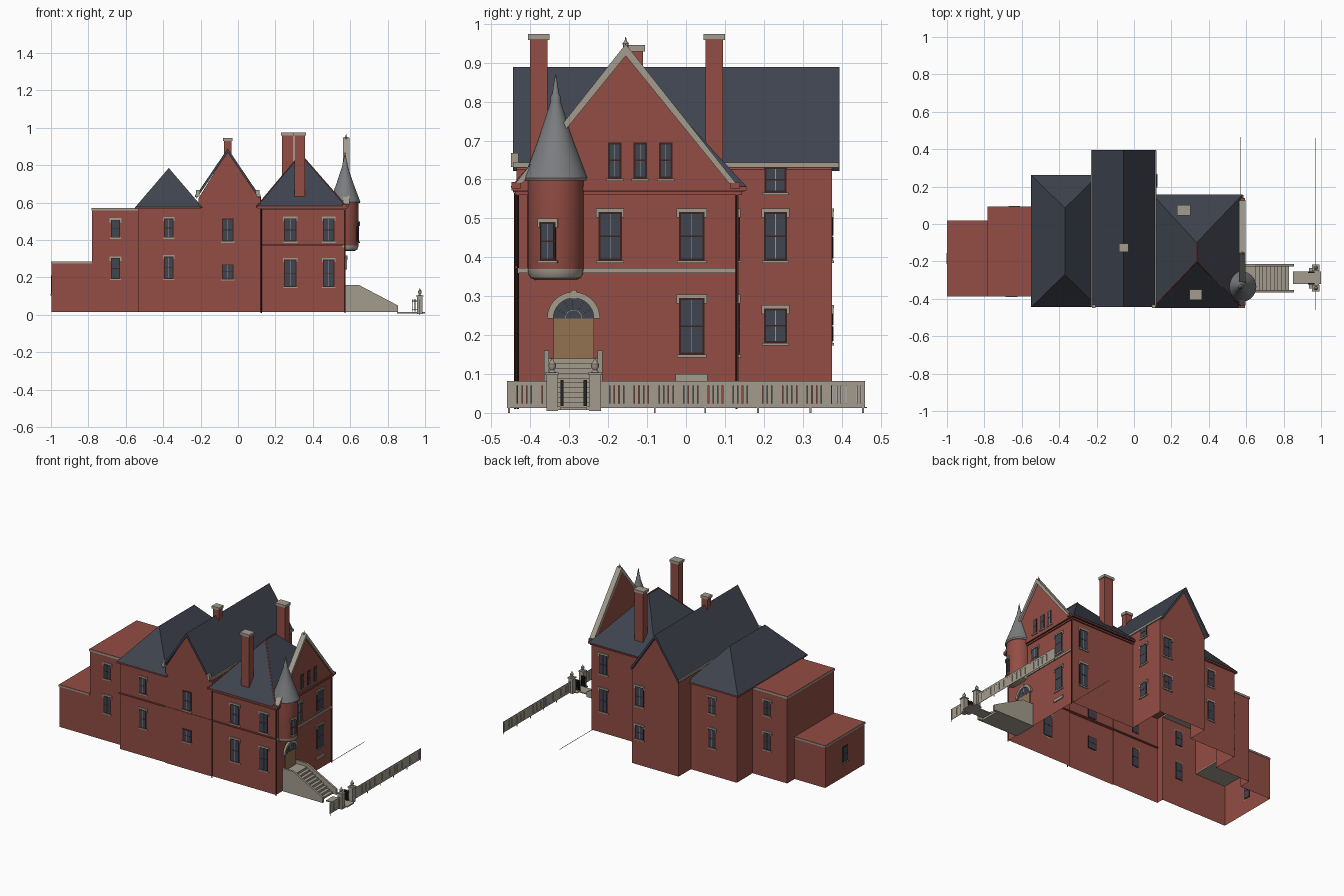
import bpy, bmesh, math
from mathutils import Matrix, Vector

if "Cube" in bpy.data.objects:
    bpy.data.objects.remove(bpy.data.objects["Cube"])


def material(name, *rgb):
    m = bpy.data.materials.new(name)
    m.use_nodes = True
    m.diffuse_color = (*rgb, 1)
    m.node_tree.nodes["Principled BSDF"].inputs["Base Color"].default_value = (*rgb, 1)
    return m


brick = material("red brick", 0.29, 0.074, 0.057)
slate = material("dark slate", 0.049, 0.057, 0.077)
stone = material("pale stone", 0.365, 0.33, 0.27)
lead = material("grey lead", 0.2, 0.205, 0.215)
wood = material("tan wood", 0.29, 0.175, 0.085)
glass = material("window glass", 0.05, 0.058, 0.08)
frame = material("dark red frame", 0.045, 0.016, 0.014)
iron = material("black iron", 0.018, 0.018, 0.02)
putty = material("light glazing bar", 0.3, 0.31, 0.33)


def finish(name, bm, mats):
    bmesh.ops.recalc_face_normals(bm, faces=bm.faces)
    me = bpy.data.meshes.new(name)
    bm.to_mesh(me)
    bm.free()
    for m in mats:
        me.materials.append(m)
    ob = bpy.data.objects.new(name, me)
    bpy.context.collection.objects.link(ob)
    return ob


def boxes(name, items, M=Matrix()):
    """Boxes given as (x0, x1, y0, y1, z0, z1, material) in one object."""
    bm = bmesh.new()
    mats = []
    for x0, x1, y0, y1, z0, z1, mat in items:
        if mat not in mats:
            mats.append(mat)
        T = Matrix.Translation(((x0 + x1) / 2, (y0 + y1) / 2, (z0 + z1) / 2))
        S = Matrix.Diagonal((x1 - x0, y1 - y0, z1 - z0, 1))
        r = bmesh.ops.create_cube(bm, size=1, matrix=M @ T @ S)
        for f in {f for v in r["verts"] for f in v.link_faces}:
            f.material_index = mats.index(mat)
    return finish(name, bm, mats)


def prism(name, pts, axis, a, b, mat):
    """Outline extruded along x (points are y, z) or along y (points are x, z)."""
    bm = bmesh.new()
    put = lambda p, t: (t, *p) if axis == "x" else (p[0], t, p[1])
    rings = [[bm.verts.new(put(p, t)) for p in pts] for t in (a, b)]
    for r in rings:
        bm.faces.new(r)
    n = len(pts)
    for i in range(n):
        j = (i + 1) % n
        bm.faces.new((rings[0][i], rings[0][j], rings[1][j], rings[1][i]))
    return finish(name, bm, [mat])


def lathe(name, profile, x, y, mats, split=0, seg=32):
    """Turned shape; profile segments below index split use the second material."""
    bm = bmesh.new()
    rings = [[bm.verts.new((x + r * math.cos(k * math.tau / seg), y + r * math.sin(k * math.tau / seg), z))
              for k in range(seg)] for r, z in profile]
    for i, (p, q) in enumerate(zip(rings, rings[1:])):
        for k in range(seg):
            f = bm.faces.new((p[k], p[k - 1], q[k - 1], q[k]))
            f.material_index = 1 if i < split else 0
            f.smooth = True
    bm.faces.new(rings[0]).material_index = 1 if split else 0
    bm.faces.new(rings[-1])
    ob = finish(name, bm, mats)
    bpy.ops.object.select_all(action="DESELECT")
    ob.select_set(True)
    bpy.context.view_layer.objects.active = ob
    bpy.ops.object.shade_smooth_by_angle(angle=math.radians(35))
    return ob


def rod(name, a, b, r, mat):
    a, b = Vector(a), Vector(b)
    bm = bmesh.new()
    M = Matrix.Translation((a + b) / 2) @ (b - a).to_track_quat("Z", "Y").to_matrix().to_4x4()
    bmesh.ops.create_cone(bm, segments=8, radius1=r, radius2=r, depth=(b - a).length, cap_ends=True, matrix=M)
    return finish(name, bm, [mat])


def hip_roof(name, x0, x1, y0, y1, z0, xr, ya, yb, z1):
    bm = bmesh.new()
    v = [bm.verts.new(p) for p in ((x0, y0, z0), (x1, y0, z0), (x1, y1, z0), (x0, y1, z0), (xr, ya, z1), (xr, yb, z1))]
    for f in ((0, 1, 4), (1, 2, 5, 4), (2, 3, 5), (3, 0, 4, 5), (3, 2, 1, 0)):
        bm.faces.new([v[i] for i in f])
    return finish(name, bm, [slate])


def window(name, x, y, angle, w, z0, z1, trim=True):
    """Sash window on a wall whose outward normal points along angle."""
    n = Vector((math.cos(math.radians(angle)), math.sin(math.radians(angle)), 0))
    u = n.cross(Vector((0, 0, 1)))
    M = Matrix(((u.x, n.x, 0, x), (u.y, n.y, 0, y), (0, 0, 1, 0), (0, 0, 0, 1)))
    h, zm, e = w / 2, (z0 + z1) / 2, 0.005
    parts = [(-h, h, -.002, .002, z0, z1, frame)]
    for a, b in ((z0 + e, zm - .002), (zm + .002, z1 - e)):
        parts.append((e - h, h - e, -.003, .003, a, b, glass))
        parts.append((-.0008, .0008, 0, .0036, a, b, putty))
    parts.append((-h - .005, h + .005, 0, .006, z0 - .007, z0, stone))
    if trim:
        parts.append((-h - .006, h + .006, 0, .005, z1, z1 + .009, stone))
        parts += [(s * (h + .003) - .003, s * (h + .003) + .003, 0, .0045, z1 - .014, z1, stone) for s in (-1, 1)]
    boxes(name, parts, M)


# Brick walls: joined blocks, open underneath
blocks = [prism("middle_block", [(-.21, .015), (.12, .015), (.12, .625), (-.055, .875), (-.21, .625)],
                "y", -.436, .375, brick)]
for b in ((.1, .57, -.43, .135, .015, .575), (-.535, -.19, -.431, .25, .015, .575),
          (-.78, -.52, -.385, .09, .015, .565), (-.997, -.77, -.384, .015, .015, .28)):
    blocks.append(boxes("block", [(*b, brick)]))
walls = blocks[0]
for b in blocks[1:]:
    mod = walls.modifiers.new("join", "BOOLEAN")
    mod.operation, mod.solver, mod.object = "UNION", "EXACT", b
joined = bpy.data.meshes.new_from_object(walls.evaluated_get(bpy.context.evaluated_depsgraph_get()))
walls.modifiers.clear()
walls.data, walls.name = joined, "brick_walls"
for b in blocks[1:]:
    bpy.data.objects.remove(b)
bm = bmesh.new()
bm.from_mesh(joined)
bmesh.ops.delete(bm, geom=[f for f in bm.faces if abs(f.normal.z) > .9], context="FACES")
bm.to_mesh(joined)
bm.free()

# Flat annex roofs with stone edges
boxes("low_annex_roof", [(-1, -.78, -.388, .018, .274, .284, stone), (-.998, -.78, -.386, .016, .28, .286, brick)])
boxes("tall_annex_roof", [(-.784, -.535, -.388, .094, .558, .57, stone), (-.782, -.535, -.386, .092, .565, .572, brick)])

# Pitched roofs
hip_roof("rear_roof", -.55, -.19, -.445, .262, .575, -.37, -.27, .085, .785)
hip_roof("main_roof", .1, .58, -.448, .157, .58, .335, -.2, -.1, .86)
for s, name in ((-1, "left"), (1, "right")):
    xe = -.055 + s * .172
    prism("middle_roof_" + name, [(xe, .635), (-.055, .889), (-.055, .867), (xe - s * .006, .622)], "y", -.445, .395, slate)
    boxes("eave_gutter_" + name, [(xe - .004, xe + .004, -.445, .393, .631, .644, stone),
                                  (xe - s * .012 - .009, xe - s * .012 + .009, -.45, -.43, .632, .668, stone)])
for x, y in ((.1, -.448), (.58, -.448)):
    rod("hip_ridge", (x, y, .58), (.335, -.2, .86), .003, brick)
rod("ridge_roll", (.335, -.2, .86), (.335, -.1, .86), .004, brick)

# Cornices and string courses
boxes("main_cornice", [(.095, .585, -.448, .155, .572, .582, brick), (.11, .578, -.439, .144, .56, .572, brick)])
boxes("cornice_shadow_line", [(.105, .582, -.444, .15, .569, .5725, frame)])
boxes("rear_cornice", [(-.55, -.2, -.445, .262, .567, .576, brick)])
boxes("stone_course", [(.56, .576, -.432, .127, .359, .372, stone)])
boxes("brick_course", [(-.538, .57, -.439, -.42, .371, .377, brick)])

# Entrance gable parapet
prism("entrance_gable", [(-.43, .575), (.125, .575), (.125, .59), (-.155, .932), (-.43, .59)], "x", .563, .582, brick)
for s in (-1, 1):
    e = -.155 + s * .282
    prism("parapet_coping", [(e, .592), (-.155, .948), (-.155, .918), (e - s * .016, .59)], "x", .562, .595, stone)
    boxes("parapet_foot", [(.56, .594, e - .012, e + .012, .576, .593, brick)])
lathe("gable_finial", [(.006, .935), (.008, .95), (.003, .955), (.001, .966)], .578, -.155, [stone], seg=8)

# Chimneys
for name, x, y, w, d, z0, z1 in (("front", .33, -.378, .058, .045, .6, .974), ("back", .267, .073, .062, .045, .6, .974),
                                 ("middle", -.055, -.128, .042, .036, .8, .945)):
    boxes(name + "_chimney", [(x - w / 2, x + w / 2, y - d / 2, y + d / 2, z0, z1 - .01, brick),
                              (x - w / 2 - .005, x + w / 2 + .005, y - d / 2 - .005, y + d / 2 + .005, z1 - .016, z1, stone)])

# Corner turret
TX, TY = .572, -.335
lathe("turret", [(.052, .342), (.064, .347), (.07, .357), (.072, .37), (.072, .605)], TX, TY, [brick, stone], split=3)
lathe("turret_roof", [(.078, .597), (.082, .604), (.046, .7), (.013, .8), (.013, .812), (.009, .82), (.006, .84), (.001, .87)],
      TX, TY, [lead, stone], split=1)
a = math.radians(-16)
window("turret_window", TX + .071 * math.cos(a), TY + .071 * math.sin(a), -16, .042, .392, .49)

# Windows: x, y, facing angle, width, height ranges, stone lintel
LOW, HIGH = (.15, .295), (.392, .516)
rows = [("entrance", .57, .015, 0, .066, (LOW, HIGH), True), ("entrance", .57, -.195, 0, .06, (HIGH,), True),
        ("side", .12, .23, 0, .06, ((.18, .268), HIGH), True), ("side", .12, .23, 0, .056, ((.567, .632),), False),
        ("front", .28, -.43, -90, .066, (LOW, HIGH), True), ("front", .485, -.43, -90, .06, (LOW, HIGH), True),
        ("front", -.055, -.436, -90, .06, ((.19, .27), (.392, .514)), False),
        ("front", -.37, -.431, -90, .05, ((.192, .312), (.412, .515)), True),
        ("front", -.655, -.385, -90, .05, ((.192, .303), (.412, .508)), True),
        ("back", .49, .135, 90, .06, (LOW, HIGH), True), ("back", .066, .375, 90, .06, ((.18, .268), HIGH), True),
        ("back", -.36, .25, 90, .05, ((.192, .312), (.412, .515)), True),
        ("back", -.64, .09, 90, .05, ((.192, .303), (.412, .508)), True),
        ("annex", -.997, -.185, 180, .05, ((.11, .21),), False)]
for name, x, y, ang, w, spans, trim in rows:
    for z0, z1 in spans:
        window(name + "_window", x, y, ang, w, z0, z1, trim)
for k in range(3):
    window("attic_window", .582, -.183 + k * .0655, 0, .034, .603, .695, trim=False)
boxes("cellar_vent", [(.56, .576, -.027, .055, .082, .1, stone)])

# Arched doorway
DY, DZ = -.289, .243


def arc(r, n=16):
    return [(DY + r * math.cos(math.pi * k / n), DZ + r * math.sin(math.pi * k / n)) for k in range(n + 1)]


boxes("door", [(.565, .576, DY - .052, DY + .052, .13, DZ, wood)])
prism("door_fanlight", arc(.054), "x", .565, .575, glass)
prism("door_arch", arc(.068) + arc(.052)[::-1], "x", .565, .582, stone)
prism("fanlight_ring", arc(.022) + arc(.0205)[::-1], "x", .57, .5765, putty)
boxes("arch_keystone", [(.565, .585, DY - .007, DY + .007, .293, .316, stone)])
for k in range(1, 6):
    t = math.pi * k / 6
    c, s = math.cos(t), math.sin(t)
    rod("fanlight_bar", (.5755, DY + .021 * c, DZ + .021 * s), (.5755, DY + .053 * c, DZ + .053 * s), .0011, putty)

# Entrance stairs and path
for y in (-.365, -.228):
    prism("stair_wall", [(.565, .015), (.565, .16), (.645, .16), (.855, .05), (.855, .015)], "y", y, y + .013, stone)
steps = 10
boxes("stairs", [(.565, .65 + .02 * k, -.353, -.227, .015, .14 - .0125 * k, stone) for k in range(steps)])
boxes("path", [(.85, 1, -.322, -.254, .008, .015, stone), (.935, .99, -.345, -.235, .008, .014, stone)])

# Gate
for s in (-1, 1):
    y = DY + s * .055
    boxes("gate_post", [(.957, .987, y - .015, y + .015, .005, .098, stone), (.953, .991, y - .018, y + .018, .098, .104, stone)])
    lathe("post_finial", [(.01, .104), (.005, .11), (.01, .118), (.01, .126), (.004, .133), (.001, .143)], .972, y, [stone], seg=12)
    g = DY + s * .03
    boxes("iron_gate", [(.93 + .01 * k, .933 + .01 * k, g - .004, g + .004, .018, .084, iron) for k in range(4)]
          + [(.93, .965, g - .004, g + .004, z, z + .004, iron) for z in (.025, .072)])

# Street fence: thin boards with narrow slots in groups
fence = []
for y0, y1 in ((-.46, -.355), (-.223, .46)):
    fence += [(.9715, .9735, y0, y1, z, z + .012, stone) for z in (.012, .07)]
    y, k = y0, 0
    while y < y1:
        w = .026 if k % 4 == 0 else .0105
        fence.append((.972, .973, y, min(y + w, y1), .02, .075, stone))
        y += w + .0015
        k += 1
fence += [(.971, .974, y - .002, y + .002, 0, .08, stone) for y in (-.455, -.08, .05, .185, .32, .455)]
boxes("street_fence", fence)
boxes("garden_edging", [(.57, .572, .135, .465, .013, .015, stone)])

# Downpipes
for x, y in ((.124, -.439), (.573, -.432), (.573, .13)):
    rod("downpipe", (x, y, .01), (x, y, .565), .003, frame)
